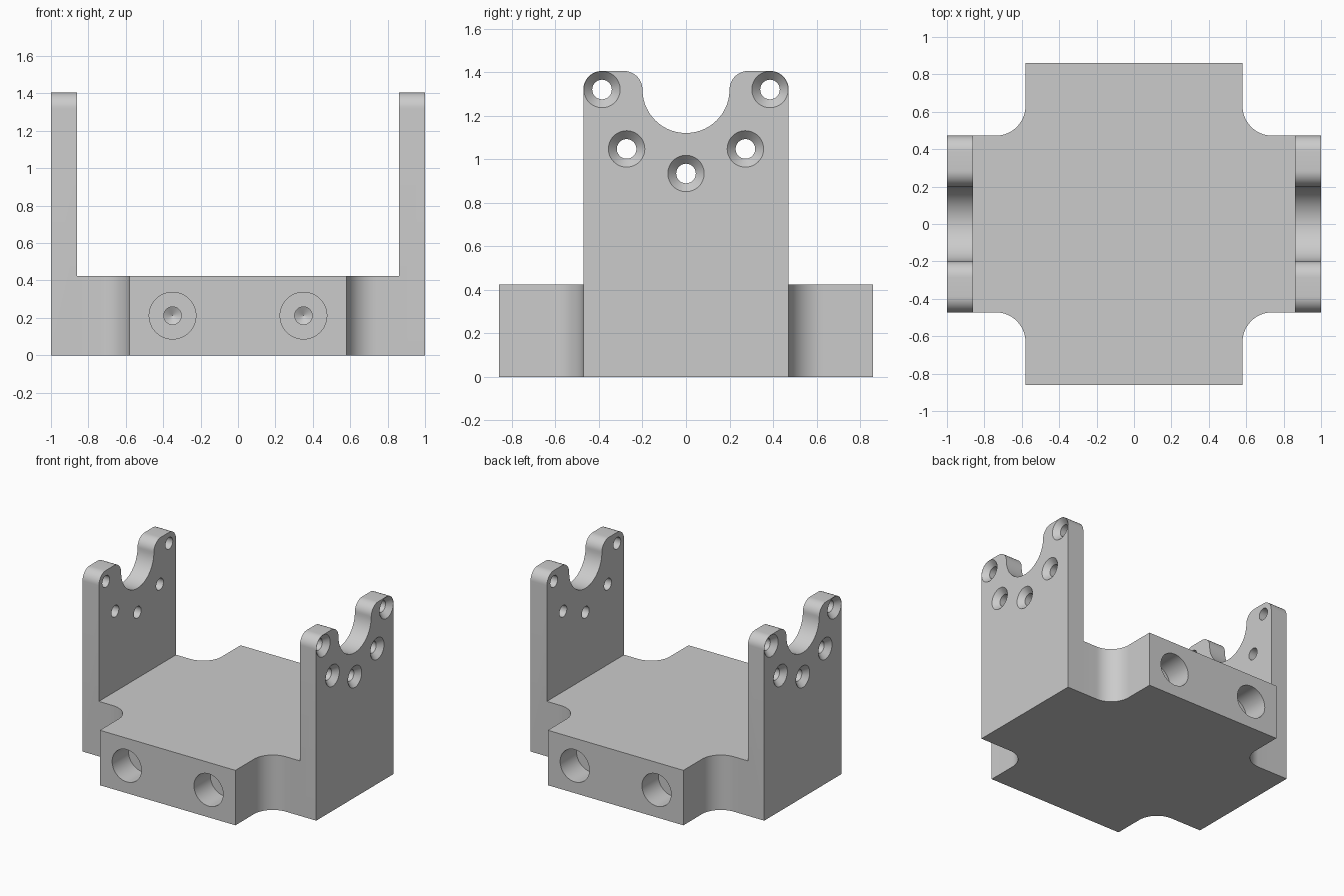
import bpy, bmesh
from math import cos, sin, pi, radians
from mathutils import Matrix, Vector

if "Cube" in bpy.data.objects:
    bpy.data.objects.remove(bpy.data.objects["Cube"], do_unlink=True)

grey = bpy.data.materials.new("plain grey")
grey.use_nodes = True
colour = (0.6, 0.6, 0.6, 1)
grey.diffuse_color = colour
grey.node_tree.nodes["Principled BSDF"].inputs["Base Color"].default_value = colour

# Main dimensions
BASE_X, BASE_Y, BASE_Z = 0.58, 0.86, 0.425
WALL_Y, WALL_IN, WALL_OUT, TOP = 0.472, 0.86, 1.0, 1.405
FILLET, ROUND, NOTCH = 0.16, 0.085, 0.2
PIVOT_Z = TOP - ROUND


def arc(cx, cy, r, start, end, steps=16):
    angles = [radians(start + (end - start) * i / steps) for i in range(steps + 1)]
    return [(cx + r * cos(a), cy + r * sin(a)) for a in angles]


def finish(name, bm):
    bmesh.ops.recalc_face_normals(bm, faces=bm.faces)
    mesh = bpy.data.meshes.new(name)
    bm.to_mesh(mesh)
    bm.free()
    mesh.materials.append(grey)
    obj = bpy.data.objects.new(name, mesh)
    bpy.context.collection.objects.link(obj)
    return obj


def prism(name, points, to_3d, offset):
    """Extrude a flat outline along an offset."""
    bm = bmesh.new()
    face = bm.faces.new([bm.verts.new(to_3d(*p)) for p in points])
    new = bmesh.ops.extrude_face_region(bm, geom=[face])["geom"]
    bmesh.ops.translate(bm, vec=offset, verts=[v for v in new if isinstance(v, bmesh.types.BMVert)])
    return finish(name, bm)


def drill(name, profile, position, direction, sides=48):
    """Turned cutter: profile holds (depth, radius) pairs along the direction."""
    bm = bmesh.new()
    turn = Vector((0, 0, 1)).rotation_difference(Vector(direction)).to_matrix().to_4x4()
    place = Matrix.Translation(position) @ turn
    rings = []
    for depth, r in profile:
        rings.append([bm.verts.new(place @ Vector((r * cos(2 * pi * i / sides), r * sin(2 * pi * i / sides), depth)))
                      for i in range(sides)])
    for a, b in zip(rings, rings[1:]):
        for i in range(sides):
            j = (i + 1) % sides
            bm.faces.new((a[i], a[j], b[j], b[i]))
    bm.faces.new(rings[0])
    bm.faces.new(rings[-1])
    obj = finish(name, bm)
    obj.hide_render = True
    return obj


def combine(target, tool, operation):
    mod = target.modifiers.new(operation.lower(), "BOOLEAN")
    mod.operation, mod.solver, mod.object = operation, "EXACT", tool
    bpy.context.view_layer.objects.active = target
    bpy.ops.object.modifier_apply(modifier=mod.name)
    bpy.data.objects.remove(tool, do_unlink=True)


# Cross-shaped base with filleted inner corners
base_end = WALL_IN + 0.04
quarter = [(BASE_X, BASE_Y)] + arc(BASE_X + FILLET, WALL_Y + FILLET, FILLET, 180, 270) + [(base_end, WALL_Y)]
right_half = quarter + [(x, -y) for x, y in reversed(quarter)]
outline = right_half + [(-x, -y) for x, y in right_half]
bracket = prism("bracket", outline, lambda x, y: (x, y, 0), (0, 0, BASE_Z))

# Side walls with rounded horns and a round notch
horn = ([(WALL_Y, 0)] + arc(WALL_Y - ROUND, PIVOT_Z, ROUND, 0, 90, 12)
        + arc(NOTCH + ROUND, PIVOT_Z, ROUND, 90, 180, 12))
notch = arc(0, PIVOT_Z, NOTCH, 0, -180, 36)[1:-1]
wall_outline = horn + notch + [(-y, z) for y, z in reversed(horn)]
for side in (1, -1):
    wall = prism("side_wall", wall_outline, lambda y, z: (side * WALL_IN, y, z),
                 (side * (WALL_OUT - WALL_IN), 0, 0))
    combine(bracket, wall, "UNION")

# Countersunk screw holes through the walls
ring = 0.386
spots = [(0, PIVOT_Z - ring)]
for s in (1, -1):
    spots += [(s * ring, PIVOT_Z), (s * ring * sin(pi / 4), PIVOT_Z - ring * cos(pi / 4))]
countersink = [(-0.02, 0.103), (0.04, 0.045), (0.2, 0.045)]
for side in (1, -1):
    for y, z in spots:
        combine(bracket, drill("screw_cutter", countersink, (side * WALL_OUT, y, z), (-side, 0, 0)), "DIFFERENCE")

# Stepped blind holes in the front and back, with drill-point ends
stepped = [(-0.05, 0.125), (0.2, 0.125), (0.2, 0.047), (0.42, 0.047), (0.447, 0.001)]
for end in (1, -1):
    for x in (0.35, -0.35):
        combine(bracket, drill("bore_cutter", stepped, (x, end * BASE_Y, 0.212), (0, -end, 0)), "DIFFERENCE")

# Smooth curves, crisp edges
bpy.ops.object.select_all(action="DESELECT")
bracket.select_set(True)
bpy.context.view_layer.objects.active = bracket
bpy.ops.object.shade_smooth_by_angle(angle=radians(30))
